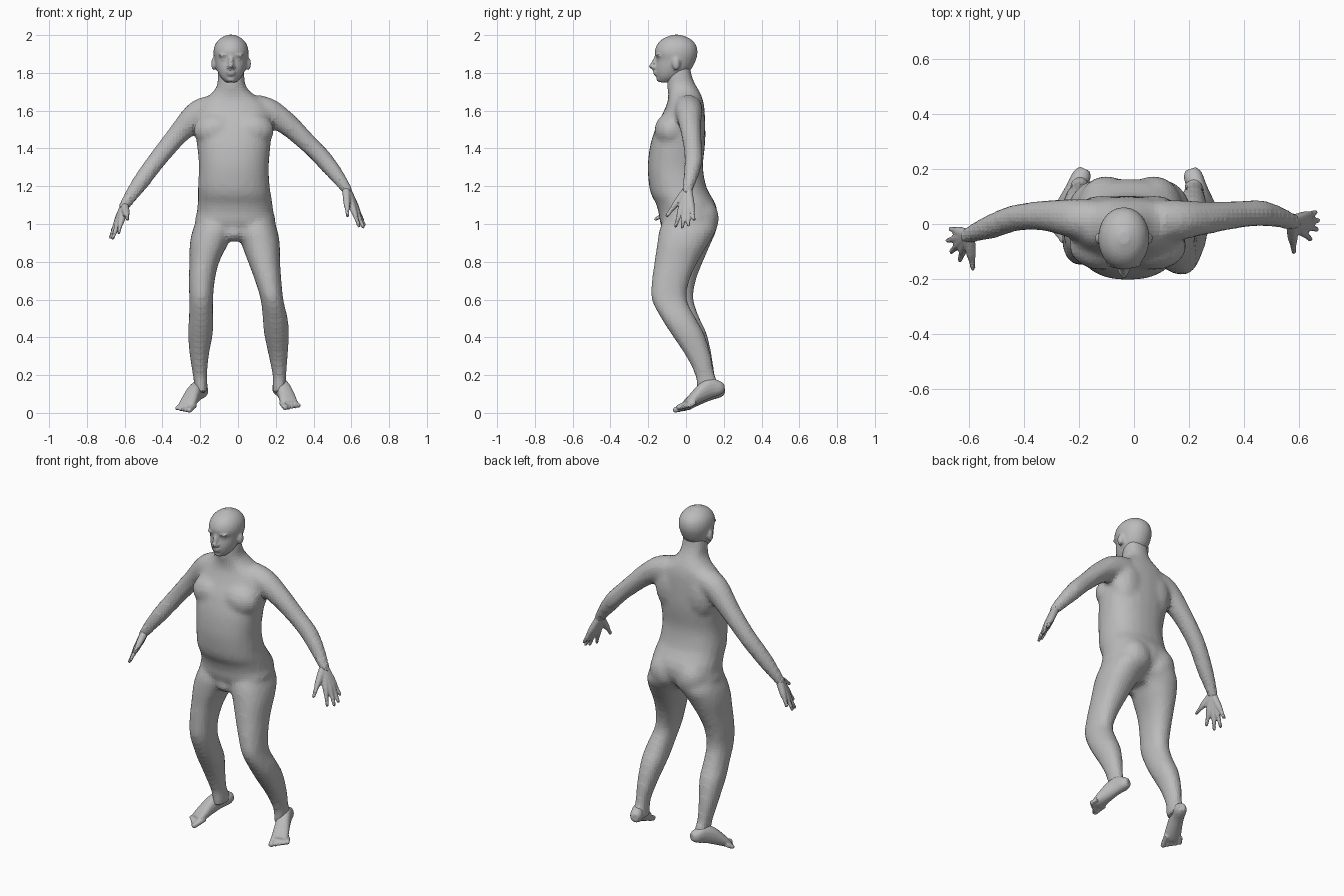
import bpy
import bmesh
from math import cos, sin, tau, copysign
from mathutils import Vector, Matrix

default_cube = bpy.data.objects.get("Cube")
if default_cube:
    bpy.data.objects.remove(default_cube, do_unlink=True)

# One plain grey for the whole figure
GREY = (0.5, 0.5, 0.5, 1.0)
clay = bpy.data.materials.new("plain_grey")
clay.use_nodes = True
clay.diffuse_color = GREY
clay.node_tree.nodes["Principled BSDF"].inputs["Base Color"].default_value = GREY

MID = -0.022      # body centre line
HEAD_MID = -0.037  # head centre line


def smooth_rows(rows, steps=4):
    """Pass a smooth curve through rows of numbers."""
    rows = [Vector(row) for row in rows]
    padded = [rows[0]] + rows + [rows[-1]]
    result = []
    for a, b, c, d in zip(padded, padded[1:], padded[2:], padded[3:]):
        for step in range(steps):
            t = step / steps
            result.append(b + (c - a) * (t / 2)
                          + (a * 2 - b * 5 + c * 4 - d) * (t * t / 2)
                          + (b * 3 - a - c * 3 + d) * (t ** 3 / 2))
    return result + [rows[-1]]


def loft(bm, rings):
    """Skin a closed solid over a list of rings."""
    loops = [[bm.verts.new(point) for point in ring] for ring in rings]
    count = len(loops[0])
    for low, high in zip(loops, loops[1:]):
        for i in range(count):
            j = (i + 1) % count
            bm.faces.new((low[i], low[j], high[j], high[i]))
    bm.faces.new(loops[0][::-1])
    bm.faces.new(loops[-1])


def rounded(angle, power):
    """Point on a slightly squared circle."""
    c, s = cos(angle), sin(angle)
    return copysign(abs(c) ** power, c), copysign(abs(s) ** power, s)


def stack(bm, rows, power=0.9, sides=24):
    """Solid of level slices: height, centre x, half width, front y, back y."""
    rings = []
    for z, x, half, front, back in smooth_rows(rows):
        ring = []
        for i in range(sides):
            u, v = rounded(tau * i / sides, power)
            ring.append(Vector((x + half * u, (front + back) / 2 + (back - front) / 2 * v, z)))
        rings.append(ring)
    loft(bm, rings)


def tube(bm, path, sides=14):
    """Round limb along points of x, y, z, radius."""
    path = smooth_rows(path)
    rings = []
    for i, point in enumerate(path):
        ahead = path[min(i + 1, len(path) - 1)].xyz
        behind = path[max(i - 1, 0)].xyz
        turn = (ahead - behind).to_track_quat('Z', 'Y')
        rings.append([point.xyz + turn @ Vector((cos(tau * k / sides), sin(tau * k / sides), 0)) * point.w
                      for k in range(sides)])
    loft(bm, rings)


def blob(bm, centre, radii):
    """Ellipsoid muscle or feature."""
    place = Matrix.Translation(centre) @ Matrix.Diagonal((*radii, 1))
    bmesh.ops.create_uvsphere(bm, u_segments=16, v_segments=10, radius=1, matrix=place)


def pair(bm, mid, centre, radii):
    """The same ellipsoid on both sides of a centre line."""
    x, y, z = centre
    for side in (-1, 1):
        blob(bm, (mid + side * x, y, z), radii)


def finish(name, bm, voxel, relax):
    """Fuse the overlapping solids into one skin."""
    bmesh.ops.recalc_face_normals(bm, faces=bm.faces)
    mesh = bpy.data.meshes.new(name)
    bm.to_mesh(mesh)
    bm.free()
    mesh.materials.append(clay)
    part = bpy.data.objects.new(name, mesh)
    bpy.context.collection.objects.link(part)
    fuse = part.modifiers.new("fuse", 'REMESH')
    fuse.mode = 'VOXEL'
    fuse.voxel_size = voxel
    soften = part.modifiers.new("soften", 'SMOOTH')
    soften.factor = 0.5
    soften.iterations = relax


# Body: trunk and neck
body = bmesh.new()
stack(body, [
    (.92, MID, .09, -.09, .06), (1, -.015, .208, -.135, .145), (1.06, -.015, .203, -.145, .164),
    (1.11, -.016, .198, -.16, .155), (1.15, -.018, .194, -.182, .132), (1.2, MID, .19, -.195, .107),
    (1.3, MID, .185, -.203, .09), (1.4, MID, .193, -.193, .099), (1.46, -.024, .2, -.178, .103),
    (1.52, -.025, .203, -.157, .102), (1.58, -.025, .2, -.126, .1), (1.64, -.028, .175, -.1, .094),
    (1.685, -.032, .115, -.094, .08), (1.73, -.035, .077, -.1, .055),
    (1.78, HEAD_MID, .071, -.1, .032), (1.85, HEAD_MID, .065, -.09, .02)], power=.86)

# Chest, shoulder blades, buttocks and groin
pair(body, MID, (.095, -.08, 1.495), (.12, .088, .095))
pair(body, MID, (.095, .03, 1.52), (.1, .074, .15))
pair(body, -.015, (.085, .08, 1.03), (.1, .096, .11))
blob(body, (MID, -.075, .955), (.065, .06, .05))

# Legs, bent at the knee, the left knee further forward
right_leg = [
    (1.06, -.115, .085, -.1, .13), (.98, -.125, .111, -.136, .163), (.9, -.152, .103, -.143, .133),
    (.8, -.178, .079, -.144, .09), (.7, -.192, .069, -.148, .052), (.6, -.195, .063, -.145, .04),
    (.5, -.196, .064, -.103, .073), (.42, -.199, .066, -.06, .11), (.3, -.205, .05, .006, .138),
    (.2, -.201, .038, .05, .153), (.15, -.197, .036, .058, .178), (.105, -.194, .034, .06, .19)]
left_leg = [
    (1.06, .085, .085, -.1, .13), (.98, .094, .111, -.138, .163), (.9, .118, .103, -.152, .122),
    (.8, .138, .085, -.167, .062), (.7, .16, .07, -.181, .018), (.6, .18, .06, -.182, .005),
    (.5, .197, .066, -.131, .053), (.42, .204, .066, -.08, .096), (.3, .213, .05, 0, .133),
    (.2, .219, .036, .048, .152), (.15, .219, .036, .055, .178), (.105, .215, .034, .06, .19)]
stack(body, right_leg)
stack(body, left_leg)

# Arms from shoulder into the heel of the hand
right_wrist = (-.6, -.04, 1.1)
left_wrist = (.572, .01, 1.19)
tube(body, [(-.13, .01, 1.605, .079), (-.215, .02, 1.58, .073), (-.325, .03, 1.465, .056),
            (-.43, .022, 1.337, .049), (-.52, -.01, 1.215, .045), (*right_wrist, .03),
            (-.613, -.051, 1.07, .025)])
tube(body, [(.09, .01, 1.61, .079), (.172, .015, 1.588, .073), (.265, .022, 1.525, .06),
            (.38, .034, 1.418, .05), (.47, .038, 1.323, .048), (*left_wrist, .031),
            (.585, .005, 1.16, .025)])
finish("body", body, .016, 5)

# Head: skull and jaw
head = bmesh.new()
stack(head, [
    (1.75, HEAD_MID, .028, -.142, -.07), (1.778, HEAD_MID, .056, -.156, -.02),
    (1.82, HEAD_MID, .076, -.162, .028), (1.87, HEAD_MID, .088, -.157, .053),
    (1.91, HEAD_MID, .093, -.166, .061), (1.95, HEAD_MID, .084, -.153, .052),
    (1.982, HEAD_MID, .058, -.12, .02), (2.002, HEAD_MID, .018, -.07, -.03)], power=.97)

# Face: brow, eyes, ears, nose, lips and chin
pair(head, HEAD_MID, (.034, -.143, 1.893), (.034, .019, .01))
pair(head, HEAD_MID, (.034, -.136, 1.872), (.018, .016, .01))
pair(head, HEAD_MID, (.091, -.052, 1.848), (.015, .021, .034))
pair(head, HEAD_MID, (.012, -.17, 1.829), (.01, .014, .009))
tube(head, [(HEAD_MID, -.152, 1.89, .012), (HEAD_MID, -.167, 1.86, .013), (HEAD_MID, -.178, 1.836, .015)])
blob(head, (HEAD_MID, -.184, 1.834), (.013, .015, .012))
blob(head, (HEAD_MID, -.16, 1.804), (.026, .015, .007))
blob(head, (HEAD_MID, -.158, 1.791), (.022, .014, .007))
blob(head, (HEAD_MID, -.141, 1.767), (.025, .016, .016))
finish("head", head, .008, 3)


# Hands: five digits that merge into a palm, thumb first
def make_hand(name, wrist, tips):
    hand = bmesh.new()
    wrist = Vector(wrist)
    for tip in tips:
        tip = Vector(tip)
        knuckle = wrist.lerp(tip, .52)
        joint = wrist.lerp(tip, .78)
        tube(hand, [(*wrist, .022), (*knuckle, .019), (*joint, .012), (*tip, .0095)], sides=10)
        blob(hand, tip, (.0095, .0095, .0095))
    finish(name, hand, .006, 2)


make_hand("right_hand", right_wrist, [
    (-.585, -.16, 1.025), (-.632, -.13, .955), (-.663, -.1, .925),
    (-.675, -.06, .93), (-.665, -.018, .965)])
make_hand("left_hand", left_wrist, [
    (.58, -.1, 1.045), (.64, -.055, .99), (.663, -.02, .985),
    (.668, .013, .995), (.658, .042, 1.025)])


# Feet: straight sloping sole, heel raised, with separate toes
def make_foot(name, heel, toe, inner, lift):
    foot = bmesh.new()
    heel, toe = Vector((*heel, lift)), Vector((*toe, lift))
    along = toe - heel
    across = Vector((-along.y, along.x, 0)).normalized()
    if across.x * inner < 0:
        across = -across
    rings = []
    for t, half, low, high in smooth_rows([
            (0, .02, .095, .14), (.1, .034, .08, .155), (.32, .036, .064, .17),
            (.55, .041, .041, .145), (.78, .047, .018, .088), (.9, .043, .014, .052)]):
        ring = []
        for k in range(16):
            u, v = rounded(tau * k / 16, .9)
            ring.append(heel + along * t + across * half * u
                        + Vector((0, 0, (low + high) / 2 + (high - low) / 2 * v)))
        rings.append(ring)
    loft(foot, rings)
    for i in range(5):
        radius = .016 if i == 0 else .012
        shift = across * (.034 - .0195 * i)
        root = heel + along * .75 + shift + Vector((0, 0, .04))
        tip = heel + along * (1.01 - .03 * i) + shift * 1.1 + Vector((0, 0, radius + .003 * i))
        tube(foot, [(*root, radius), (*tip, radius)], sides=10)
        blob(foot, tip, (radius, radius, radius))
    finish(name, foot, .006, 3)


make_foot("right_foot", (-.178, .2), (-.29, -.036), 1, 0)
make_foot("left_foot", (.205, .2), (.284, -.022), -1, .014)
